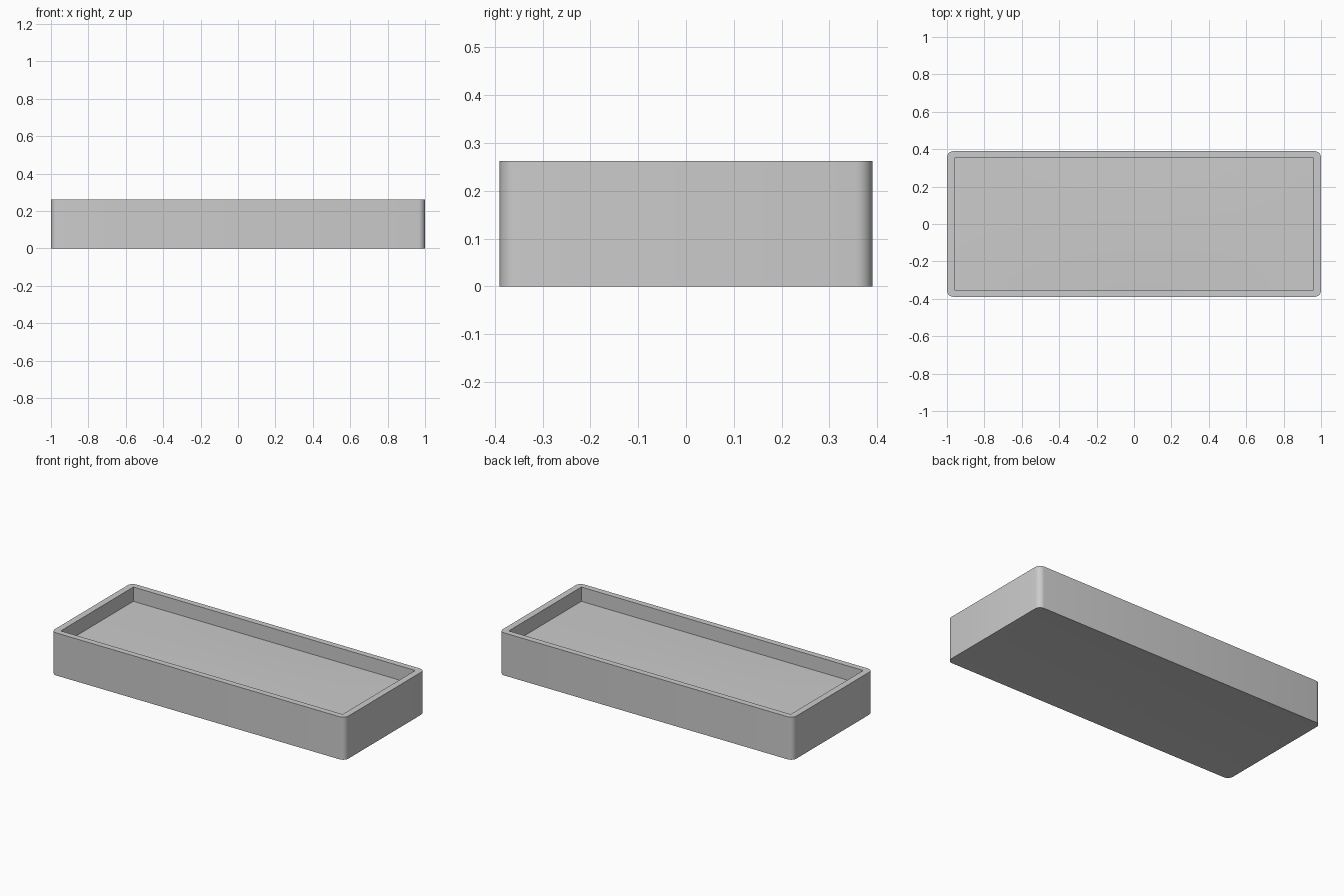
import bpy, bmesh, math

if "Cube" in bpy.data.objects:
    bpy.data.objects.remove(bpy.data.objects["Cube"])

HX, HY, H = 1.0, 0.39, 0.262      # outer half sizes and height
IX, IY = 0.96, 0.353              # inner half sizes
FLOOR, DOME = 0.174, 0.006        # floor level and its slight swell
SEG = 5                           # segments per rounded corner


def loop(bm, hx, hy, r, z):
    """Rounded rectangle loop; r = 0 stacks points on a sharp corner."""
    verts = []
    for k, (sx, sy) in enumerate([(1, 1), (-1, 1), (-1, -1), (1, -1)]):
        for i in range(SEG + 1):
            a = math.pi / 2 * (k + i / SEG)
            verts.append(bm.verts.new((sx * (hx - r) + r * math.cos(a),
                                       sy * (hy - r) + r * math.sin(a), z)))
    return verts


def finish(bm, name):
    bmesh.ops.recalc_face_normals(bm, faces=bm.faces)
    mesh = bpy.data.meshes.new(name)
    bm.to_mesh(mesh)
    bm.free()
    ob = bpy.data.objects.new(name, mesh)
    bpy.context.collection.objects.link(ob)
    bpy.ops.object.select_all(action='DESELECT')
    ob.select_set(True)
    bpy.context.view_layer.objects.active = ob
    bpy.ops.object.shade_smooth_by_angle(angle=math.radians(30))
    return ob


# Tray walls and underside: loops from the bottom, up the outside, down the inside
bm = bmesh.new()
loops = [loop(bm, *p) for p in [
    (IX, IY, 0, 0.003),
    (HX, HY, 0.035, 0),
    (HX, HY, 0.035, H),
    (IX, IY, 0, H),
    (IX, IY, 0, FLOOR)]]
bm.faces.new(loops[0])
n = len(loops[0])
for a, b in zip(loops, loops[1:]):
    for i in range(n):
        j = (i + 1) % n
        bm.faces.new((a[i], a[j], b[j], b[i]))
bmesh.ops.remove_doubles(bm, verts=bm.verts, dist=1e-5)
finish(bm, "tray_body")

# Tray floor, very slightly swollen in the middle
bm = bmesh.new()
bmesh.ops.create_grid(bm, x_segments=20, y_segments=10, size=1)
for v in bm.verts:
    x, y = v.co.x, v.co.y
    v.co = (x * IX, y * IY, FLOOR + DOME * (1 - x * x) * (1 - y * y))
floor = finish(bm, "tray_floor")
if floor.data.polygons[0].normal.z < 0:
    floor.data.flip_normals()
